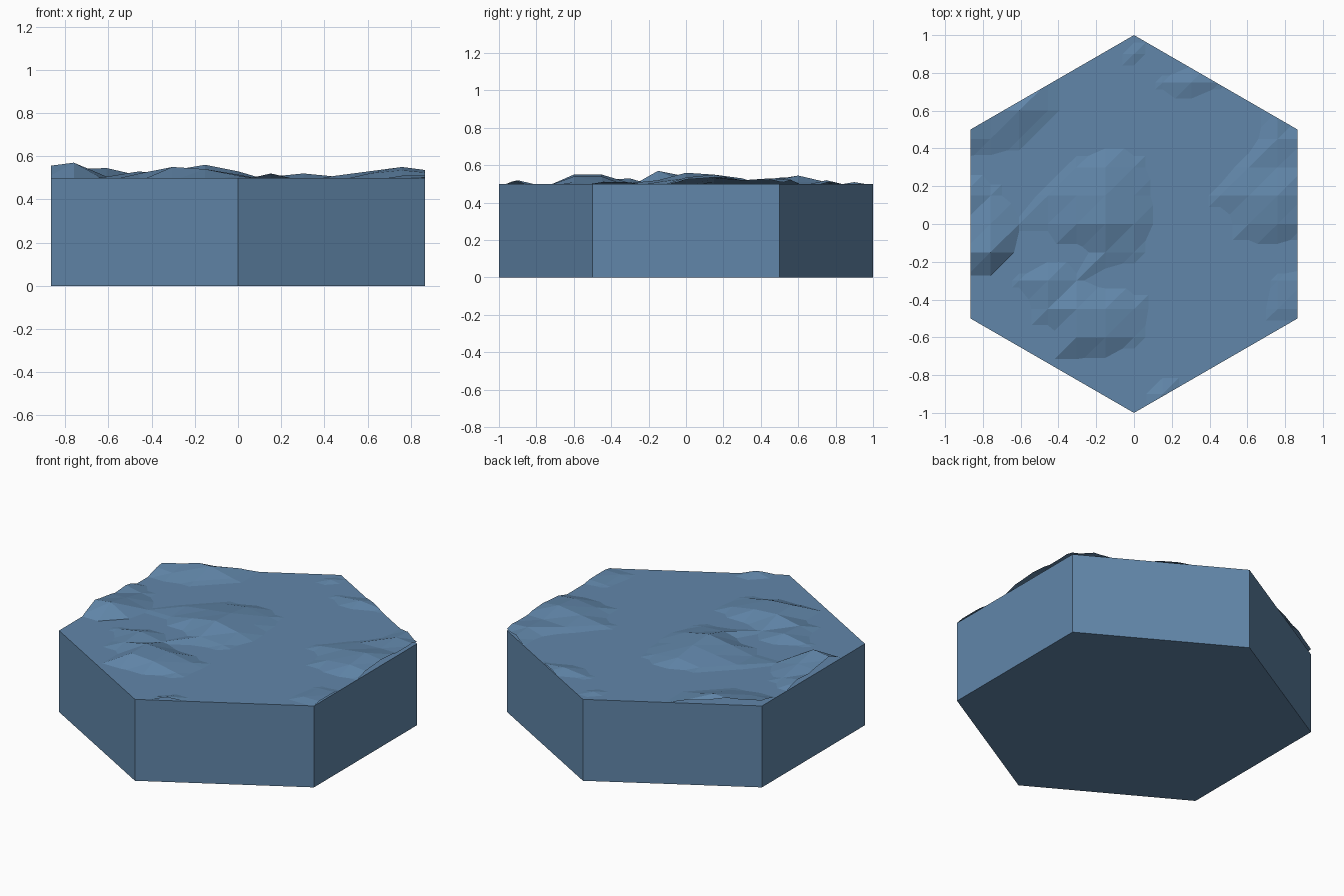
import bpy, bmesh, math
from mathutils import Vector

if "Cube" in bpy.data.objects:
    bpy.data.objects.remove(bpy.data.objects["Cube"])

TOP, STEP, N = 0.5, 0.152, 7
R = math.sqrt(3) / 2

mat = bpy.data.materials.new("tile_blue")
mat.diffuse_color = (0.12, 0.24, 0.40, 1)
mat.use_nodes = True
mat.node_tree.nodes["Principled BSDF"].inputs["Base Color"].default_value = mat.diffuse_color


def finish(bm, name):
    me = bpy.data.meshes.new(name)
    bm.to_mesh(me)
    bm.free()
    me.materials.append(mat)
    ob = bpy.data.objects.new(name, me)
    bpy.context.collection.objects.link(ob)
    return ob


# Hexagonal base block, pointed towards front and back
bm = bmesh.new()
ring = [bm.verts.new((math.cos(math.radians(30 + 60 * i)), math.sin(math.radians(30 + 60 * i)), 0))
        for i in range(6)]
face = bm.faces.new(ring)
ext = bmesh.ops.extrude_face_region(bm, geom=[face])
bmesh.ops.translate(bm, vec=(0, 0, TOP), verts=[v for v in ext["geom"] if isinstance(v, bmesh.types.BMVert)])
bmesh.ops.recalc_face_normals(bm, faces=bm.faces)
finish(bm, "tile_base")

# Rocky bumps: first column index of a run, then heights in hundredths, keyed by row
rows = {
    6: [(0, (1,))],
    5: [(-3, (1,)), (1, (.5, 2, .5))],
    4: [(-5, (4, 4.5, 1)), (5, (2,))],
    3: [(-6, (3, 2, 1)), (5, (3, 2))],
    2: [(-2, (1, 3, 1)), (4, (1.5, 2, 2))],
    1: [(-6, (4, 1)), (-3, (1, 3, 5, 2)), (3, (1, 3, 5, 3))],
    0: [(-6, (3, 4, .5)), (-3, (.5, 3.5, 6, 3)), (4, (2, 3.5, 2))],
    -1: [(-6, (5, 7)), (-1, (2, 1))],
    -2: [(-4, (.5, 3, .5)), (5, (.5, 1))],
    -3: [(-3, (2, 5, 4, 1.5)), (5, (1, 1))],
    -4: [(-2, (5, 4, 1))],
    -6: [(1, (2,))],
}
peaks = {(c + k, r): h / 100 for r, runs in rows.items()
         for c, hs in runs for k, h in enumerate(hs)}

# Terrain grid with one diagonal per cell
bm = bmesh.new()
g = {(i, j): bm.verts.new((i * STEP, j * 0.15, TOP + peaks.get((i, j), -0.015)))
     for i in range(-N, N + 1) for j in range(-N, N + 1)}
for i in range(-N, N):
    for j in range(-N, N):
        a, b, c, d = g[i, j], g[i + 1, j], g[i + 1, j + 1], g[i, j + 1]
        bm.faces.new((a, b, c))
        bm.faces.new((a, c, d))


def trim(co, no):
    bmesh.ops.bisect_plane(bm, geom=bm.verts[:] + bm.edges[:] + bm.faces[:],
                           plane_co=co, plane_no=no, clear_outer=True)


# Trim to the hexagon outline and keep only what rises above the flat top
for i in range(6):
    n = Vector((math.cos(math.radians(60 * i)), math.sin(math.radians(60 * i)), 0))
    trim(n * R, n)
trim((0, 0, TOP), (0, 0, -1))
finish(bm, "rocky_surface")
